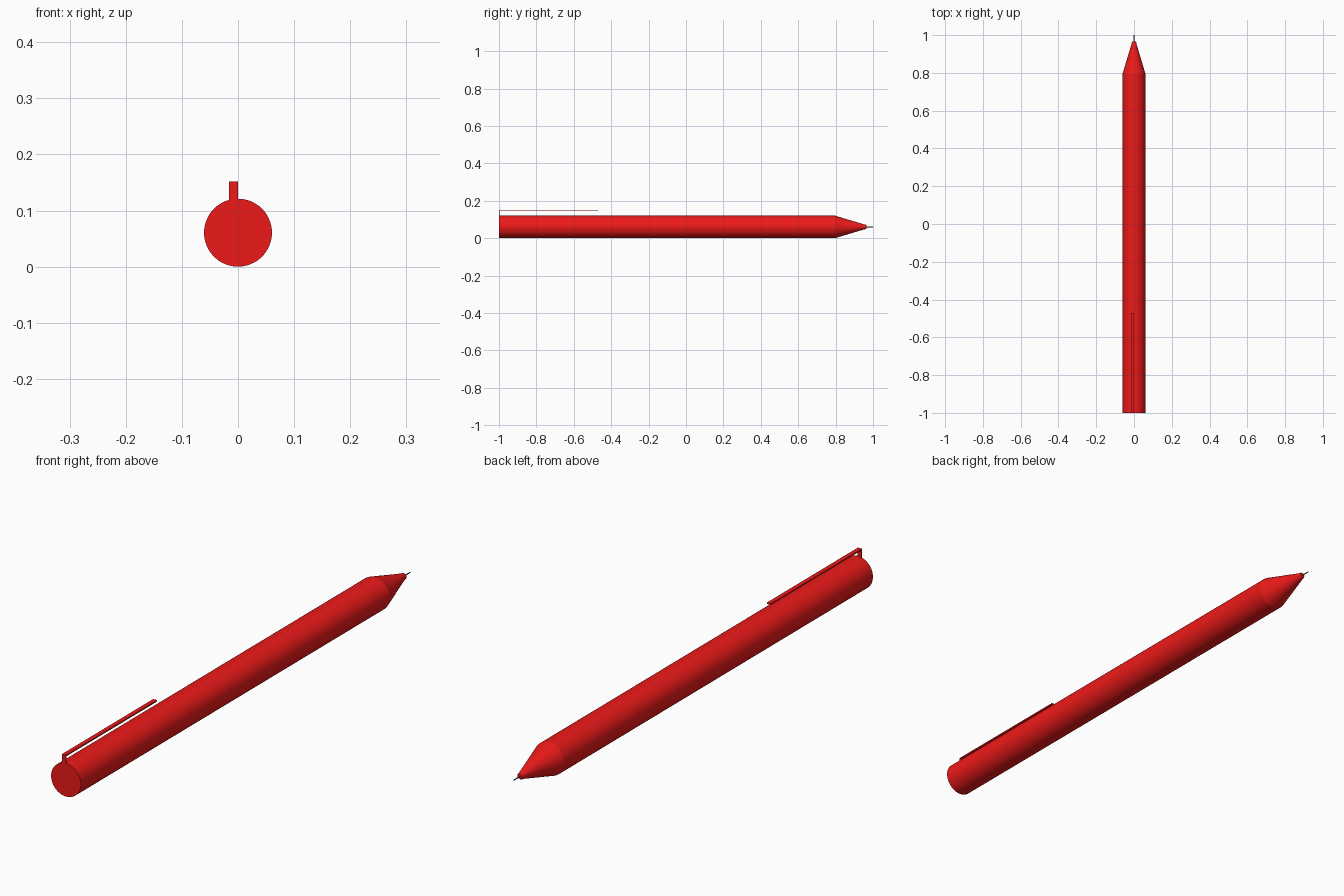
import bpy, bmesh, math

if "Cube" in bpy.data.objects:
    bpy.data.objects.remove(bpy.data.objects["Cube"])

R = 0.0605  # barrel radius, also the height of its axis


def material(name, color):
    m = bpy.data.materials.new(name)
    m.diffuse_color = color
    m.use_nodes = True
    m.node_tree.nodes["Principled BSDF"].inputs["Base Color"].default_value = m.diffuse_color
    return m


red = material("red_plastic", (0.85, 0.01, 0.01, 1))
dark = material("dark_metal", (0.08, 0.08, 0.08, 1))


def add_object(name, bm, mat):
    bmesh.ops.recalc_face_normals(bm, faces=bm.faces)
    mesh = bpy.data.meshes.new(name)
    bm.to_mesh(mesh)
    bm.free()
    mesh.materials.append(mat)
    ob = bpy.data.objects.new(name, mesh)
    bpy.context.collection.objects.link(ob)
    bpy.ops.object.select_all(action='DESELECT')
    bpy.context.view_layer.objects.active = ob
    ob.select_set(True)
    bpy.ops.object.shade_smooth_by_angle(angle=math.radians(14))
    return ob


def lathe(name, profile, mat, sides):
    """Capped solid turned around the pen axis from (radius, y) points."""
    bm = bmesh.new()
    rings = []
    for r, y in profile:
        angles = [2 * math.pi * i / sides for i in range(sides)]
        rings.append([bm.verts.new((r * math.cos(a), y, R + r * math.sin(a)))
                      for a in angles])
    for a, b in zip(rings, rings[1:]):
        for i in range(sides):
            j = (i + 1) % sides
            bm.faces.new((a[i], a[j], b[j], b[i]))
    bm.faces.new(rings[0])
    bm.faces.new(rings[-1])
    return add_object(name, bm, mat)


# Barrel with tapered nose and small blunt end
lathe("barrel", [(R, -1), (R, 0.795), (0.013, 0.954), (0.012, 0.962),
                 (0.009, 0.966)], red, 64)

# Fine writing point
lathe("writing_point", [(0.002, 0.96), (0.002, 1.0)], dark, 16)

# Pocket clip: L-shaped side profile extruded across its width
clip_profile = [(-1, 0.115), (-1, 0.152), (-0.47, 0.152), (-0.47, 0.147),
                (-0.996, 0.147), (-0.996, 0.115)]
bm = bmesh.new()
face = bm.faces.new([bm.verts.new((-0.016, y, z)) for y, z in clip_profile])
ext = bmesh.ops.extrude_face_region(bm, geom=[face])
bmesh.ops.translate(bm, vec=(0.016, 0, 0),
                    verts=[g for g in ext["geom"] if isinstance(g, bmesh.types.BMVert)])
add_object("pocket_clip", bm, red)
